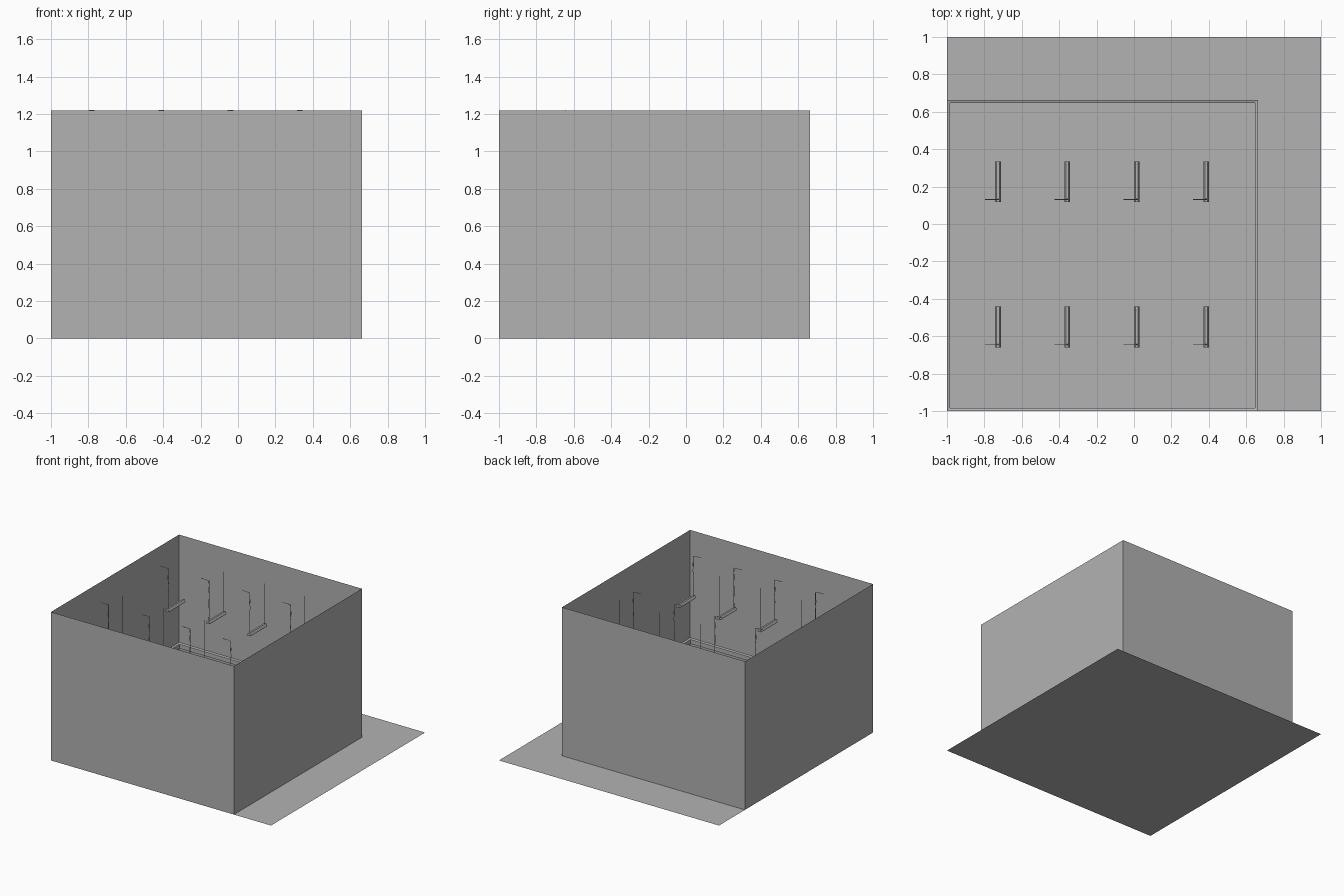
import bpy, bmesh

cube = bpy.data.objects.get("Cube")
if cube:
    bpy.data.objects.remove(cube, do_unlink=True)

grey = bpy.data.materials.new("plain_grey")
colour = (0.448, 0.448, 0.448, 1)
grey.use_nodes = True
grey.diffuse_color = colour
grey.node_tree.nodes["Principled BSDF"].inputs["Base Color"].default_value = colour

LOW, HIGH, TOP = -1.0, 0.663, 1.22


def add_object(name, data):
    obj = bpy.data.objects.new(name, data)
    obj.data.materials.append(grey)
    bpy.context.collection.objects.link(obj)
    return obj


def prism(name, profile, start, end):
    """Extrude an x-z profile along y."""
    bm = bmesh.new()
    rings = [[bm.verts.new((x, y, z)) for x, z in profile] for y in (start, end)]
    n = len(profile)
    for i in range(n):
        j = (i + 1) % n
        bm.faces.new((rings[0][i], rings[0][j], rings[1][j], rings[1][i]))
    for ring in rings:
        bm.faces.new(ring)
    bmesh.ops.recalc_face_normals(bm, faces=bm.faces)
    mesh = bpy.data.meshes.new(name)
    bm.to_mesh(mesh)
    bm.free()
    return add_object(name, mesh)


def square_loop(bm, inset, z):
    a, b = LOW + inset, HIGH - inset
    return [bm.verts.new((x, y, z)) for x, y in ((a, a), (b, a), (b, b), (a, b))]


def square_band(name, section, closed):
    """Sweep an inset-height section around the square room."""
    bm = bmesh.new()
    loops = [square_loop(bm, inset, z) for inset, z in section]
    pairs = list(zip(loops, loops[1:]))
    if closed:
        pairs.append((loops[-1], loops[0]))
    for lower, upper in pairs:
        for i in range(4):
            j = (i + 1) % 4
            bm.faces.new((lower[i], lower[j], upper[j], upper[i]))
    mesh = bpy.data.meshes.new(name)
    bm.to_mesh(mesh)
    bm.free()
    return add_object(name, mesh)


def wire(name, points, radius):
    curve = bpy.data.curves.new(name, "CURVE")
    curve.dimensions = "3D"
    curve.bevel_depth = radius
    curve.bevel_resolution = 1
    curve.use_fill_caps = True
    spline = curve.splines.new("POLY")
    spline.points.add(len(points) - 1)
    for point, co in zip(spline.points, points):
        point.co = (*co, 1)
    return add_object(name, curve)


# Floor sheet, larger than the room
mesh = bpy.data.meshes.new("floor")
mesh.from_pydata([(-1, -1, 0), (1, -1, 0), (1, 1, 0), (-1, 1, 0)], [], [(0, 1, 2, 3)])
add_object("floor", mesh)

# Open-topped room shell and the rail around its inside
square_band("walls", [(0, 0), (0, TOP)], False)
square_band("wall_rail", [(0.001, 0.295), (0.016, 0.295), (0.016, 0.33), (0.001, 0.335)], True)

# Hanging lights: housing, tube, support wire and power cord
housing = [(-0.015, 0.868), (0.015, 0.868), (0.015, 0.874), (0.007, 0.89),
           (-0.007, 0.89), (-0.015, 0.874)]
tube = [(-0.004, 0.868), (-0.004, 0.862), (0.004, 0.862), (0.004, 0.868)]
cord = [(-0.07, 1.219), (-0.01, 1.218), (0.0, 1.208), (0.002, 1.17), (-0.004, 1.14),
        (0.004, 1.1), (-0.001, 1.04), (0.002, 0.96), (0.0, 0.888)]

for x in (-0.727, -0.356, 0.015, 0.386):
    for y in (-0.66, 0.117):
        prism("light_housing", [(x + u, z) for u, z in housing], y, y + 0.218)
        prism("light_tube", [(x + u, z) for u, z in tube], y + 0.012, y + 0.206)
        wire("support_wire", [(x, y + 0.2, 0.888), (x, y + 0.2, TOP)], 0.0015)
        wire("support_wire", [(x, y + 0.018, 0.888), (x, y + 0.018, TOP)], 0.0015)
        wire("power_cord", [(x + u, y + 0.014, z) for u, z in cord], 0.002)
        # Small gripper where the cord meets the wire
        wire("cord_gripper", [(x, y + 0.016, 1.135), (x, y + 0.016, 1.16)], 0.005)
